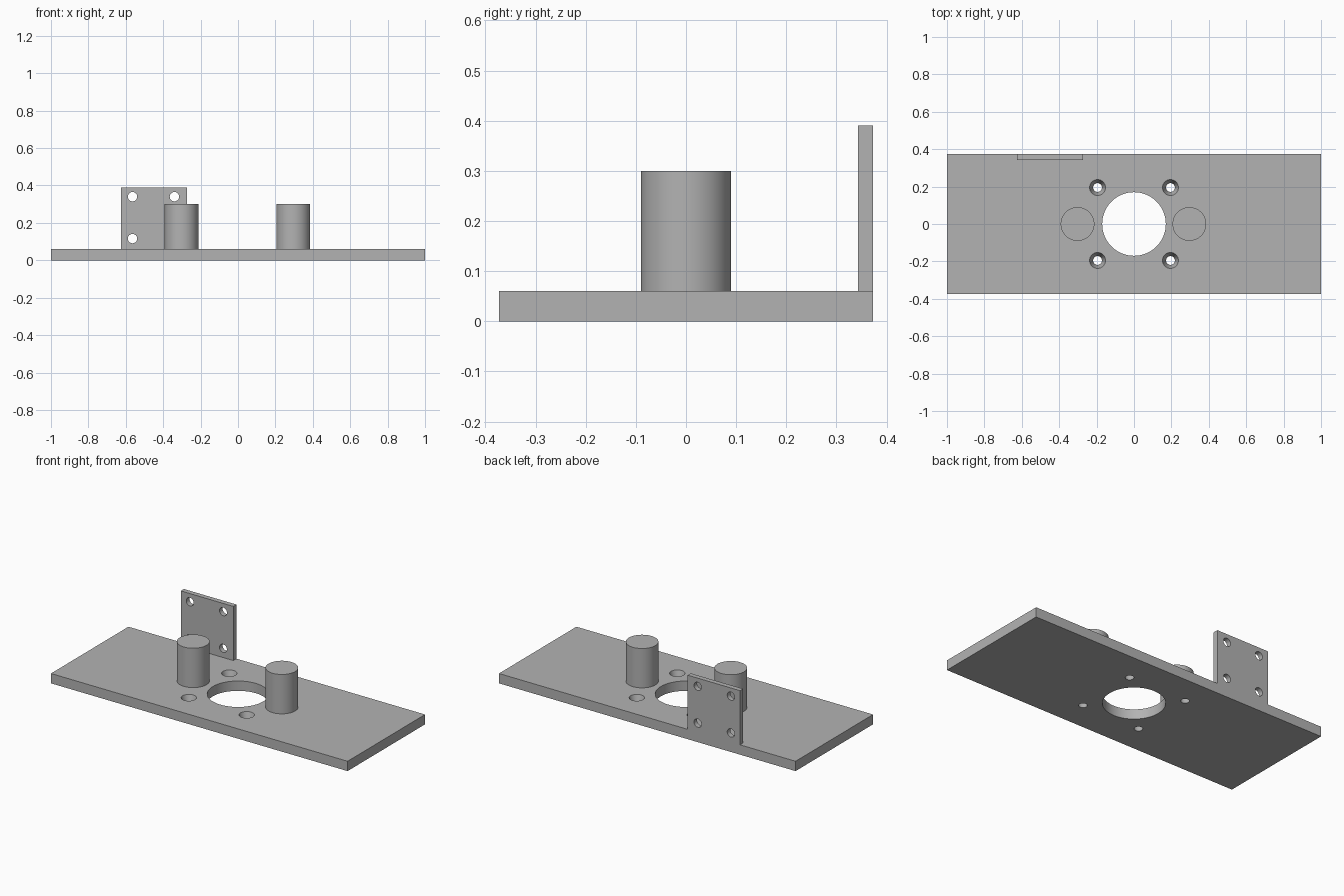
import bpy
import math

cube = bpy.data.objects.get("Cube")
if cube:
    bpy.data.objects.remove(cube, do_unlink=True)

# Single grey finish
grey = bpy.data.materials.new("plain grey")
grey.use_nodes = True
GREY = (0.45, 0.45, 0.45, 1)
grey.diffuse_color = GREY
grey.node_tree.nodes["Principled BSDF"].inputs["Base Color"].default_value = GREY


def box(name, low, high):
    bpy.ops.mesh.primitive_cube_add(size=1)
    ob = bpy.context.object
    ob.name = name
    ob.location = [(a + b) / 2 for a, b in zip(low, high)]
    ob.scale = [b - a for a, b in zip(low, high)]
    bpy.ops.object.transform_apply(location=True, rotation=True, scale=True)
    ob.data.materials.append(grey)
    return ob


def round_part(name, centre, bottom, top, depth, tilt=0):
    bpy.ops.mesh.primitive_cone_add(vertices=64, radius1=bottom, radius2=top, depth=depth,
                                    location=centre, rotation=(tilt, 0, 0))
    ob = bpy.context.object
    ob.name = name
    ob.data.materials.append(grey)
    return ob


def smooth(ob):
    bpy.ops.object.select_all(action='DESELECT')
    ob.select_set(True)
    bpy.context.view_layer.objects.active = ob
    bpy.ops.object.shade_smooth_by_angle(angle=math.radians(30))


def drill(ob, cutters):
    bpy.context.view_layer.objects.active = ob
    for cutter in cutters:
        mod = ob.modifiers.new("hole", 'BOOLEAN')
        mod.operation = 'DIFFERENCE'
        mod.solver = 'EXACT'
        mod.object = cutter
        bpy.ops.object.modifier_apply(modifier=mod.name)
        bpy.data.objects.remove(cutter, do_unlink=True)
    smooth(ob)


THICK = 0.06
HALF_Y = 0.373

# Base plate with a large bore and four tapered screw holes
plate = box("base_plate", (-1, -HALF_Y, 0), (1, HALF_Y, THICK))
holes = [round_part("bore_cutter", (0, 0, THICK / 2), 0.17, 0.17, 0.2)]
for x in (-0.195, 0.195):
    for y in (-0.195, 0.195):
        # Overshoots both faces while keeping the taper
        holes.append(round_part("screw_cutter", (x, y, THICK / 2), 0.017, 0.049, 0.1))
drill(plate, holes)

# Two solid posts beside the bore
for side, x in (("right", -0.302), ("left", 0.296)):
    smooth(round_part(side + "_post", (x, 0, 0.18), 0.09, 0.09, 0.24))

# Upright mounting tab flush with the back edge
tab = box("mounting_tab", (-0.626, HALF_Y - 0.03, THICK), (-0.272, HALF_Y, 0.39))
drill(tab, [round_part("tab_cutter", (x, HALF_Y, z), 0.025, 0.025, 0.2, math.pi / 2)
            for x in (-0.564, -0.34) for z in (0.116, 0.34)])
